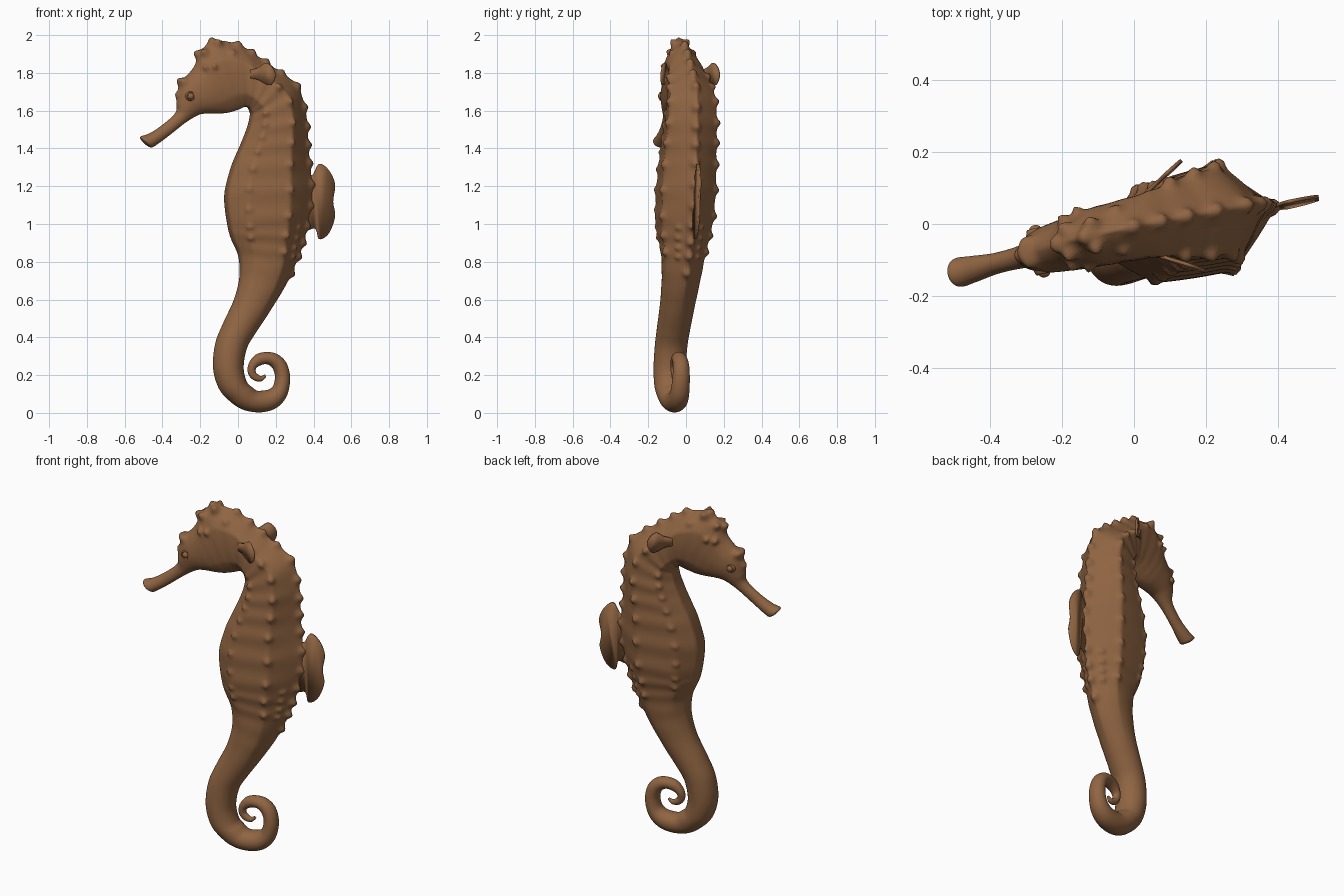
import bpy, bmesh, math
from mathutils import Vector, kdtree

if "Cube" in bpy.data.objects:
    bpy.data.objects.remove(bpy.data.objects["Cube"])

brown = bpy.data.materials.new("brown")
brown.diffuse_color = (0.28, 0.13, 0.055, 1)
brown.use_nodes = True
brown.node_tree.nodes["Principled BSDF"].inputs["Base Color"].default_value = brown.diffuse_color


def place(x, w, z):
    """Side-profile position plus sideways offset -> world (body is yawed and leans a little)."""
    return Vector((x - 0.21 * w, 0.22 * x - 0.085 + 0.04 * z + 0.98 * w, z))


def finish(name, bm, angle=60):
    bmesh.ops.recalc_face_normals(bm, faces=bm.faces)
    me = bpy.data.meshes.new(name)
    bm.to_mesh(me)
    bm.free()
    ob = bpy.data.objects.new(name, me)
    bpy.context.collection.objects.link(ob)
    me.materials.append(brown)
    bpy.ops.object.select_all(action='DESELECT')
    ob.select_set(True)
    bpy.context.view_layer.objects.active = ob
    bpy.ops.object.shade_smooth_by_angle(angle=math.radians(angle))
    return ob


def spline(a, b, c, d, f):
    return [0.5 * (2 * q + (r - p) * f + (2 * p - 5 * q + 4 * r - s) * f * f
            + (3 * q - p - 3 * r + s) * f ** 3) for p, q, r, s in zip(a, b, c, d)]


# Sections from snout to tail tip: throat/belly point (x, z), crown/back point (x, z), half width
head = [
    (-.488, 1.42, -.512, 1.447, .022), (-.46, 1.405, -.515, 1.463, .04),
    (-.43, 1.42, -.468, 1.48, .037), (-.36, 1.472, -.40, 1.525, .029),
    (-.28, 1.535, -.33, 1.59, .033), (-.21, 1.577, -.325, 1.65, .05),
    (-.16, 1.585, -.305, 1.74, .065), (-.10, 1.585, -.235, 1.83, .075),
    (-.05, 1.59, -.20, 1.91, .08), (0, 1.605, -.13, 1.97, .085)]
body = [
    (.035, 1.62, .0, 1.95, .09), (.055, 1.615, .10, 1.89, .10),
    (.065, 1.60, .20, 1.82, .115), (.07, 1.575, .315, 1.73, .125),
    (.055, 1.51, .36, 1.58, .135), (.02, 1.42, .37, 1.45, .14),
    (-.03, 1.30, .38, 1.32, .145), (-.065, 1.15, .395, 1.17, .148),
    (-.05, 1.0, .375, 1.02, .142), (-.03, .92, .345, .90, .125),
    (.005, .83, .31, .80, .11)]
tail = [
    (.01, .72, .25, .67, .10), (-.02, .60, .17, .54, .092), (-.075, .48, .09, .42, .088),
    (-.118, .37, .045, .34, .086), (-.13, .24, .028, .24, .085), (-.10, .13, .045, .165, .082),
    (-.04, .06, .075, .135, .075), (.03, .016, .10, .118, .066), (.12, .003, .13, .118, .06),
    (.20, .025, .165, .125, .055), (.255, .085, .188, .145, .05), (.275, .18, .197, .19, .046),
    (.255, .265, .188, .228, .043), (.205, .312, .17, .25, .039), (.145, .322, .145, .258, .035),
    (.09, .305, .115, .25, .03), (.055, .255, .095, .235, .024), (.055, .205, .095, .215, .019),
    (.085, .172, .107, .203, .017), (.125, .168, .122, .195, .013), (.15, .192, .14, .203, .006)]
sections = head + body + tail
LAST = len(sections) - 1
# Ridged torso cross-section: angle, depth, width
ridged = [(0, 1, 0), (60, .35, 1), (125, -.6, .9), (160, -1, .35), (180, -1, 0)]


def surface(s, deg):
    """Point on the skin at section s and angle deg (0 = back, 180 = belly)."""
    i = min(int(s), LAST - 1)
    x0, z0, x1, z1, w = spline(*[sections[max(0, min(LAST, i + k))] for k in (-1, 0, 1, 2)], s - i)
    a = (deg + 180) % 360 - 180
    c, n = math.cos(math.radians(a)), math.sin(math.radians(abs(a)))
    for p, q in zip(ridged, ridged[1:]):
        if p[0] <= abs(a) <= q[0]:
            f = (abs(a) - p[0]) / (q[0] - p[0])
            pc, pn = p[1] + (q[1] - p[1]) * f, p[2] + (q[2] - p[2]) * f
            break
    k = 0.85 * max(0, min(1, (s - 6) / 6, (22.5 - s) / 3.5))
    c, n = c + (pc - c) * k, n + (pn - n) * k
    n *= 1 + 0.02 * k * math.cos(2 * math.pi * (s - 11.5) / 0.9)   # faint armour rings
    side = math.copysign(n, a) * w
    return place((x0 + x1) / 2 + c * (x1 - x0) / 2, side, (z0 + z1) / 2 + c * (z1 - z0) / 2)


# Body skin: one lofted tube
bm = bmesh.new()
RINGS, N = 560, 88
rings = [[bm.verts.new(surface(LAST * r / RINGS, 360 * j / N)) for j in range(N)]
         for r in range(RINGS + 1)]
for a, b in zip(rings, rings[1:]):
    for j in range(N):
        bm.faces.new((a[j], a[(j + 1) % N], b[(j + 1) % N], b[j]))
bm.faces.new(rings[0])
bm.faces.new(rings[-1])
bmesh.ops.recalc_face_normals(bm, faces=bm.faces)
bm.normal_update()

# Bumps: (section, angle, height, spread), raised out of the skin
bumps = []
for m in range(10):                                       # flank rows
    bumps += [(11.5 + 0.9 * m, e * 60, .016, .013) for e in (1, -1)]
for m in range(9):                                        # belly rows
    bumps += [(13.3 + 0.7 * m, e * 125, .012, .011) for e in (1, -1)]
for m in range(15):                                       # back ridge
    bumps.append((10 + 0.75 * m, 0, .02, .016))
for m in range(4):                                        # small rows below the fin
    bumps += [(18.3 + 0.5 * m, e * 28, .013, .011) for e in (1, -1)]
for e in (1, -1):                                         # coronet and brow
    bumps += [(9.1, e * 18, .034, .014), (8.2, e * 22, .03, .014), (7.7, e * 50, .02, .011),
              (8.3, e * 62, .02, .011), (6.2, e * 22, .02, .014), (9.6, e * 40, .014, .012)]
bumps += [(8.9, 0, .02, .013), (7.8, 0, .028, .015), (6.1, 0, .022, .015), (5.4, 0, .012, .014)]

tree = kdtree.KDTree(len(bm.verts))
skin = list(bm.verts)
for i, v in enumerate(skin):
    tree.insert(v.co, i)
tree.balance()
shift = [Vector() for v in skin]
for s, deg, h, spread in bumps:
    for co, i, d in tree.find_range(surface(s, deg), spread * 3):
        shift[i] += skin[i].normal * h * math.exp(-d * d / (2 * spread * spread))
for v, d in zip(skin, shift):
    v.co += d
finish("body", bm, 80)


# Fins: smooth outline, slightly thickened
def fin(name, outline, sideways):
    bm = bmesh.new()
    n = len(outline)
    verts = []
    for i in range(n):
        for f in range(6):
            x, z = spline(*[outline[(i + k) % n] for k in (-1, 0, 1, 2)], f / 6)
            verts.append(bm.verts.new(place(x, sideways(x), z)))
    bm.faces.new(verts)
    ob = finish(name, bm)
    mod = ob.modifiers.new("thickness", 'SOLIDIFY')
    mod.thickness, mod.offset = 0.01, 0


fin("dorsal_fin", [(.35, 1.25), (.395, 1.26), (.43, 1.318), (.48, 1.285), (.513, 1.21),
                   (.503, 1.12), (.513, 1.04), (.48, .95), (.43, .92), (.41, .975), (.35, .99)],
    lambda x: 0)
for e, side in ((1, "left"), (-1, "right")):
    fin(side + "_pectoral_fin",
        [(.02, 1.805), (.08, 1.825), (.12, 1.852), (.15, 1.83), (.165, 1.785), (.14, 1.735),
         (.08, 1.765), (.02, 1.775)],
        lambda x, e=e: e * (.07 + .6 * (x - .02)))

# Eyes: ball with a raised lid ring
for e, side in ((1, "left"), (-1, "right")):
    centre = Vector((-.262, 1.677))
    bm = bmesh.new()
    prof = [(.0, .016), (.008, .0145), (.014, .01), (.017, .003), (.019, .006), (.022, .006),
            (.025, .001), (.028, -.012)]
    loops = [[bm.verts.new(place(centre.x + r * math.cos(t), e * (.058 + h), centre.y + r * math.sin(t)))
              for t in (2 * math.pi * j / 24 for j in range(24))] for r, h in prof]
    for a, b in zip(loops, loops[1:]):
        for j in range(24):
            bm.faces.new((a[j], a[(j + 1) % 24], b[(j + 1) % 24], b[j]))
    bmesh.ops.remove_doubles(bm, verts=bm.verts, dist=1e-5)
    finish(side + "_eye", bm)
